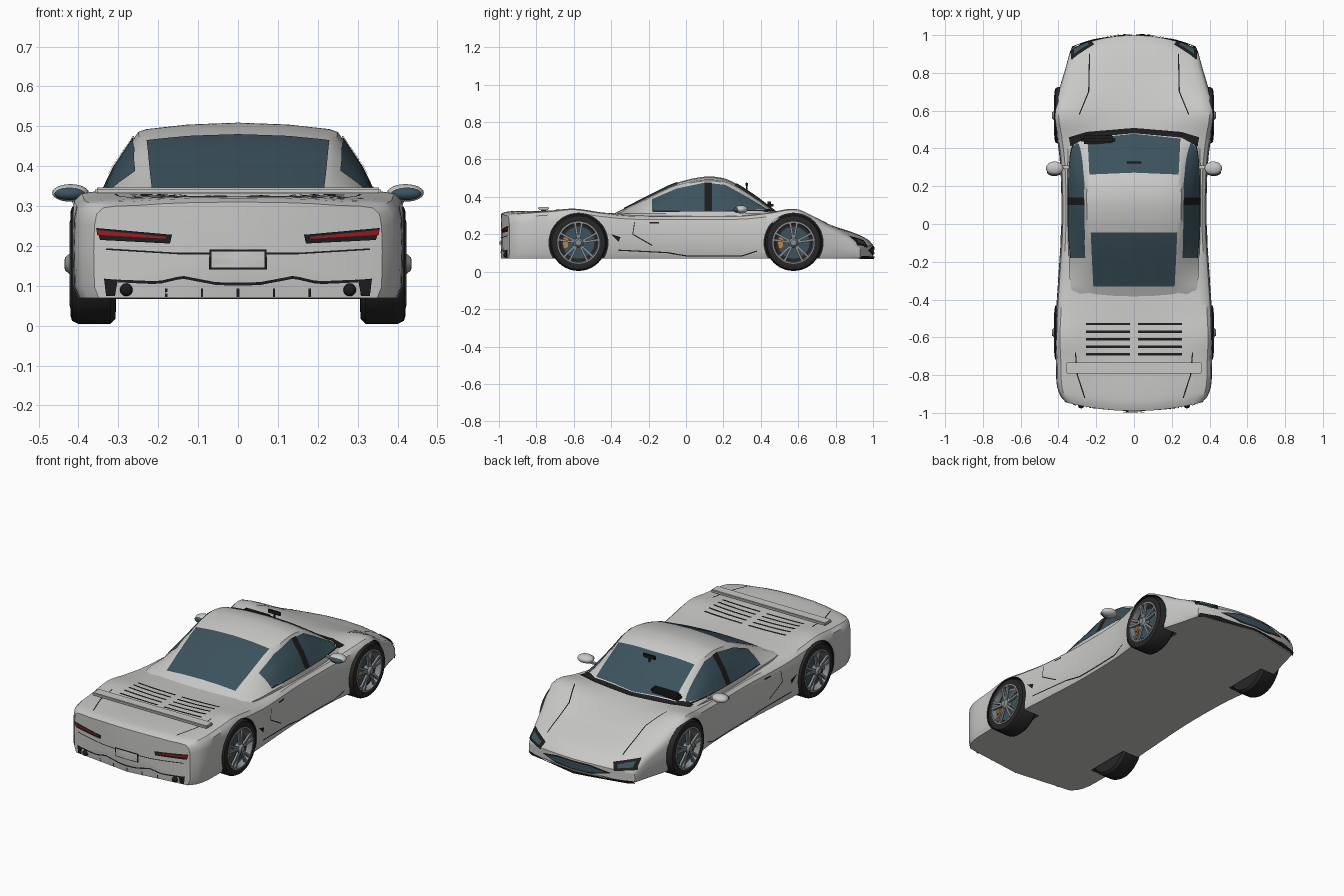
import bpy, bmesh, math
from mathutils import Vector, Matrix
from mathutils.bvhtree import BVHTree

if "Cube" in bpy.data.objects:
    bpy.data.objects.remove(bpy.data.objects["Cube"])


def material(name, r, g, b):
    m = bpy.data.materials.new(name)
    m.use_nodes = True
    m.diffuse_color = (r, g, b, 1)
    m.node_tree.nodes["Principled BSDF"].inputs["Base Color"].default_value = (r, g, b, 1)
    return m


SILVER = material("silver paint", .58, .58, .57)
GLASS = material("blue grey glass", .045, .085, .11)
BLACK = material("black trim", .012, .012, .012)
RUBBER = material("tyre rubber", .02, .02, .02)
METAL = material("wheel metal", .25, .27, .28)
RED = material("lamp red", .35, .01, .012)
ORANGE = material("caliper orange", .6, .22, .04)


def add(name, bm, mat, angle=35):
    me = bpy.data.meshes.new(name)
    bm.to_mesh(me)
    bm.free()
    me.materials.append(mat)
    ob = bpy.data.objects.new(name, me)
    bpy.context.collection.objects.link(ob)
    smooth(ob, angle)
    return ob


def smooth(ob, angle=35):
    bpy.ops.object.select_all(action='DESELECT')
    ob.select_set(True)
    bpy.context.view_layer.objects.active = ob
    bpy.ops.object.shade_smooth_by_angle(angle=math.radians(angle))


def sample(rows, y):
    # smooth interpolation through the station table
    i = max(k for k in range(len(rows) - 1) if rows[k][0] <= y or k == 0)
    a, b = rows[i], rows[i + 1]
    p, q = rows[max(i - 1, 0)], rows[min(i + 2, len(rows) - 1)]
    h = b[0] - a[0]
    t = (y - a[0]) / h
    out = []
    for j in range(1, len(a)):
        m0 = (b[j] - p[j]) / (b[0] - p[0]) * h
        m1 = (q[j] - a[j]) / (q[0] - a[0]) * h
        out.append((2*t**3 - 3*t*t + 1) * a[j] + (t**3 - 2*t*t + t) * m0
                   + (3*t*t - 2*t**3) * b[j] + (t**3 - t*t) * m1)
    return out


def bowed(x, y):
    # both ends curve back towards the corners in plan
    s = min(max((abs(y) - .6) / .35, 0), 1)
    return y - math.copysign(s * (.64 if y > 0 else .35) * x * x, y)


def loft(name, rows, section, n, mat, bow):
    bm = bmesh.new()
    y0, y1 = rows[0][0], rows[-1][0]
    stations = [(y0, s) for s in (.2, .4, .6, .8)]
    stations += [(y0 + (y1 - y0) * k / n, 1) for k in range(n + 1)]
    stations += [(y1, s) for s in (.8, .6, .4, .2)]
    rings = []
    for y, s in stations:
        half = section(*sample(rows, y))
        loop = half + [(-x, z) for x, z in reversed(half) if x > 1e-6]
        zm = (max(z for _, z in loop) + min(z for _, z in loop)) / 2
        rings.append([bm.verts.new((x*s, bow(x*s, y), zm + (z - zm) * s)) for x, z in loop])
    for a, b in zip(rings, rings[1:]):
        for i in range(len(a)):
            j = (i + 1) % len(a)
            bm.faces.new((a[i], a[j], b[j], b[i]))
    bm.faces.new(rings[0])
    bm.faces.new(rings[-1])
    bmesh.ops.recalc_face_normals(bm, faces=bm.faces)
    return add(name, bm, mat)


# Body shell: y, half width, fender height, centre height
body_rows = [(-.99, .36, .3, .31), (-.965, .388, .31, .32), (-.9, .407, .317, .325),
             (-.75, .412, .326, .325), (-.6, .417, .337, .322), (-.45, .41, .317, .315),
             (-.3, .4, .302, .31), (0, .383, .3, .31), (.3, .388, .302, .31),
             (.45, .405, .318, .318), (.58, .425, .336, .302), (.7, .408, .298, .272),
             (.8, .385, .25, .24), (.9, .36, .208, .207), (.97, .343, .17, .174), (1, .33, .132, .145)]


def body_section(w, zf, zc):
    side = [(.97, 0), (1, .12), (1.005, .5), (1, .78), (.985, .91), (.94, .98), (.85, 1)]
    pts = [(0, .07)] + [(w * a, .07 + (zf - .07) * f) for a, f in side]
    return pts + [(w * a, zc + (zf - zc) * f) for a, f in ((.7, .85), (.52, .4), (.3, .1), (0, 0))]


body = loft("body", body_rows, body_section, 80, SILVER, bowed)

# Cabin: y, base half width, roof half width, roof edge height, centre height
cabin_rows = [(-.42, .3, .23, .285, .295), (-.33, .335, .235, .325, .338), (-.18, .345, .24, .396, .415),
              (-.05, .35, .245, .455, .475), (.1, .352, .25, .485, .508), (.2, .352, .25, .476, .5),
              (.27, .352, .25, .446, .469), (.35, .35, .255, .396, .418), (.42, .348, .262, .35, .367),
              (.5, .34, .27, .29, .305)]


def cabin_section(wb, we, ze, zc):
    return [(0, .26), (wb, .26), (wb, min(.31, ze - .01)), ((wb + we) / 2 + .008, (.31 + ze) / 2), (we, ze),
            (we * .92, ze + (zc - ze) * .3), (we * .5, ze + (zc - ze) * .8), (0, zc)]


cabin = loft("cabin", cabin_rows, cabin_section, 50, SILVER, lambda x, y: y)

# Combined surface on which the thin plates are laid
verts, polys = [], []
for ob in (body, cabin):
    k = len(verts)
    verts += [v.co.copy() for v in ob.data.vertices]
    polys += [[k + i for i in p.vertices] for p in ob.data.polygons]
surface = BVHTree.FromPolygons(verts, polys)
RAYS = {"top": (lambda a, b: (a, b, 2), (0, 0, -1)), "rear": (lambda a, b: (a, -2, b), (0, 1, 0)),
        "front": (lambda a, b: (a, 2, b), (0, -1, 0)), "left": (lambda a, b: (2, a, b), (-1, 0, 0)),
        "right": (lambda a, b: (-2, a, b), (1, 0, 0))}


def along(path, t):
    f = t * (len(path) - 1)
    i = min(int(f), len(path) - 2)
    return Vector(path[i]).lerp(Vector(path[i + 1]), f - i)


def plate(name, pa, pb, view, mat, nu=20, nv=6, lift=.004):
    # patch between two paths, projected onto the car
    start, ray = RAYS[view]
    bm = bmesh.new()
    grid = []
    for i in range(nu + 1):
        a, b = along(pa, i / nu), along(pb, i / nu)
        row = []
        for j in range(nv + 1):
            hit, nor, _, _ = surface.ray_cast(Vector(start(*a.lerp(b, j / nv))), Vector(ray))
            row.append(bm.verts.new(hit + nor * lift) if hit else None)
        grid.append(row)
    for r, s in zip(grid, grid[1:]):
        for j in range(nv):
            quad = (r[j], r[j + 1], s[j + 1], s[j])
            if all(quad):
                f = bm.faces.new(quad)
                f.normal_update()
                if f.normal.dot(Vector(ray)) > 0:
                    f.normal_flip()
    return add(name, bm, mat)


def strip(name, path, view, width=.006, mat=BLACK, lift=.003):
    d = Vector(path[-1]) - Vector(path[0])
    n = Vector((-d.y, d.x)).normalized() * width / 2
    plate(name, [Vector(p) + n for p in path], [Vector(p) - n for p in path], view, mat, 24, 1, lift)


def box(name, centre, size, mat, bevel=.004):
    bm = bmesh.new()
    bmesh.ops.create_cube(bm, size=1, matrix=Matrix.Translation(centre) @ Matrix.Diagonal((*size, 1)))
    bmesh.ops.bevel(bm, geom=bm.edges[:], offset=bevel, segments=2, affect='EDGES')
    return add(name, bm, mat)


def ball(name, centre, size, mat):
    bm = bmesh.new()
    bmesh.ops.create_uvsphere(bm, u_segments=24, v_segments=12, radius=1,
                              matrix=Matrix.Translation(centre) @ Matrix.Diagonal((*size, 1)))
    return add(name, bm, mat, 60)


def lathe(bm, profile, centre, side, n=40):
    # revolve (x, radius) points around the axle
    rings = [[bm.verts.new((side * x, centre[0] + r * math.cos(math.tau * k / n),
                            centre[1] + r * math.sin(math.tau * k / n))) for k in range(n)] for x, r in profile]
    for a, b in zip(rings, rings[1:]):
        for k in range(n):
            bm.faces.new((a[k], a[(k + 1) % n], b[(k + 1) % n], b[k]))
    bm.faces.new(rings[0])
    bm.faces.new(rings[-1])
    bmesh.ops.recalc_face_normals(bm, faces=bm.faces)


# Wheel arches cut from the body
cut = bmesh.new()
for side in (1, -1):
    for y in (-.575, .575):
        lathe(cut, [(.295, .158), (.6, .158)], (y, .155), side, 48)
cutter = add("arch_cutter", cut, BLACK)
cutter.hide_render = True
mod = body.modifiers.new("arches", 'BOOLEAN')
mod.operation, mod.object, mod.solver, mod.material_mode = 'DIFFERENCE', cutter, 'EXACT', 'TRANSFER'
bpy.context.view_layer.objects.active = body
bpy.ops.object.modifier_apply(modifier="arches")
bpy.data.objects.remove(cutter)
smooth(body)

# Wheels
for side, sn in ((1, "left"), (-1, "right")):
    for y, yn in ((-.575, "rear"), (.575, "front")):
        tag, c = f"{yn}_{sn}", (y, .155)
        for part, prof, mat in (
                ("tyre", [(.306, .1), (.307, .138), (.32, .151), (.4, .151), (.416, .143), (.42, .13), (.417, .112), (.39, .11)], RUBBER),
                ("rim", [(.39, .113), (.42, .113), (.422, .105), (.395, .1), (.385, .1)], METAL),
                ("brake_disc", [(.38, .085), (.397, .085), (.397, .03)], GLASS),
                ("hub", [(.38, .026), (.422, .026), (.434, .016), (.435, .008)], METAL)):
            bm = bmesh.new()
            lathe(bm, prof, c, side)
            add(f"{part}_{tag}", bm, mat)
        bm = bmesh.new()
        for k in range(10):
            a = math.tau * (k // 2) / 5 + (.17 if k % 2 else -.17) + math.pi / 2
            m = (Matrix.Translation((side * .417, *c)) @ Matrix.Rotation(a, 4, 'X')
                 @ Matrix.Translation((0, .062, 0)) @ Matrix.Diagonal((.012, .09, .012, 1)))
            bmesh.ops.create_cube(bm, size=1, matrix=m)
        add("spokes_" + tag, bm, METAL)
        box("caliper_" + tag, (side * .402, y - .07, .155), (.014, .026, .055), ORANGE)

# Windows and cowl
plate("windscreen", [(-.235, .26), (0, .27), (.235, .26)], [(-.245, .45), (0, .475), (.245, .45)], "top", GLASS)
plate("rear_window", [(-.228, -.045), (.228, -.045)], [(-.215, -.33), (.215, -.33)], "top", GLASS)
plate("cowl", [(-.335, .41), (-.25, .455), (0, .478), (.25, .455), (.335, .41)],
      [(-.345, .46), (-.25, .488), (0, .508), (.25, .488), (.345, .46)], "top", BLACK, 32)
for side, s in (("left", 1), ("right", -1)):
    plate("side_window_" + side, [(-.18, .385), (-.05, .442), (.1, .474), (.21, .462), (.3, .412), (.42, .338)],
          [(-.18, .325), (-.05, .324), (.1, .323), (.21, .324), (.3, .326), (.43, .33)], side, GLASS, 30)
    plate("door_pillar_" + side, [(.1, .474), (.14, .472)], [(.1, .323), (.14, .323)], side, BLACK, 4, 8, .006)
    strip("window_sill_" + side, [(-.18, .321), (.42, .325)], side)
    # Door seams, sill and side scoop
    strip("sill_seam_" + side, [(-.36, .115), (-.1, .102), (0, .086), (.3, .086), (.38, .11)], side)
    strip("door_seam_" + side, [(-.275, .265), (-.285, .2), (-.18, .14)], side)
    strip("door_handle_" + side, [(-.195, .262), (-.145, .262)], side, .008)
    plate("side_scoop_" + side, [(-.4, .2), (-.35, .185)], [(-.375, .175), (-.36, .16)], side, BLACK, 4, 3)
    # Bonnet and rear deck seams
    strip("bonnet_seam_" + side, [(s * .235, .9), (s * .24, .7), (s * .29, .58)], "top")
    strip("deck_seam_" + side, [(s * .31, -.68), (s * .3, -.8), (s * .26, -.92)], "top")
    for k in range(5):
        y = -.53 - k * .04
        strip(f"louvre_{side}_{k + 1}", [(s * .02, y), (s * .255, y)], "top", .012)
    # Tail lamps, exhausts and corner vents
    plate("tail_lamp_" + side, [(s * .165, .228), (s * .355, .245)], [(s * .17, .206), (s * .345, .215)], "rear", BLACK)
    plate("tail_lamp_glow_" + side, [(s * .18, .223), (s * .353, .24)], [(s * .18, .218), (s * .352, .228)],
          "rear", RED, lift=.007)
    plate("rear_vent_" + side, [(s * .3, .115), (s * .335, .118)], [(s * .308, .075), (s * .33, .075)], "rear", BLACK)
    ball("exhaust_" + side, (s * .28, -.962, .09), (.016, .014, .016), BLACK)
    box("spoiler_post_" + side, (s * .235, -.76, .326), (.02, .03, .025), BLACK)
    # Head lamps
    plate("head_lamp_" + side, [(s * .21, .165), (s * .33, .19)], [(s * .23, .128), (s * .335, .14)], "front", BLACK)
    plate("head_lamp_lens_" + side, [(s * .235, .158), (s * .315, .175)], [(s * .245, .14), (s * .315, .15)],
          "front", GLASS, lift=.007)
    # Door mirrors
    ball("mirror_" + side, (s * .42, .295, .333), (.046, .036, .022), SILVER)
    ball("mirror_glass_" + side, (s * .422, .272, .331), (.038, .018, .016), GLASS)
    box("mirror_arm_" + side, (s * .37, .3, .322), (.06, .02, .012), SILVER)

# Rear bumper
strip("bumper_seam", [(-.33, .192), (-.15, .181), (.15, .181), (.33, .192)], "rear", .004)
strip("diffuser_seam", [(-.3, .112), (-.2, .108), (-.14, .122), (-.05, .105), (.05, .105), (.14, .122), (.2, .108), (.3, .112)],
      "rear", .007)
for k in range(-2, 3):
    strip(f"diffuser_fin_{k + 3}", [(k * .09, .072), (k * .09, .094)], "rear")
plate("plate_frame", [(-.072, .191), (.072, .191)], [(-.072, .141), (.072, .141)], "rear", BLACK, lift=.005)
plate("plate_face", [(-.066, .186), (.066, .186)], [(-.066, .146), (.066, .146)], "rear", SILVER, lift=.008)
box("spoiler", (0, -.762, .338), (.716, .058, .016), SILVER)

# Nose
plate("grille_frame", [(-.21, .115), (-.1, .138), (.1, .138), (.21, .115)],
      [(-.21, .112), (-.1, .09), (.1, .09), (.21, .112)], "front", BLACK)
plate("grille_mesh", [(-.18, .115), (-.09, .131), (.09, .131), (.18, .115)],
      [(-.18, .112), (-.09, .097), (.09, .097), (.18, .112)], "front", GLASS, lift=.007)
strip("front_splitter", [(-.325, .078), (.325, .078)], "front", .012, lift=.008)

# Dark pod by the windscreen and the inner mirror
box("windscreen_pod", (-.19, .445, .355), (.18, .045, .04), BLACK, .014)
box("inner_mirror", (0, .325, .468), (.08, .012, .022), BLACK)
box("inner_mirror_stem", (0, .325, .445), (.008, .008, .04), BLACK, .002)
